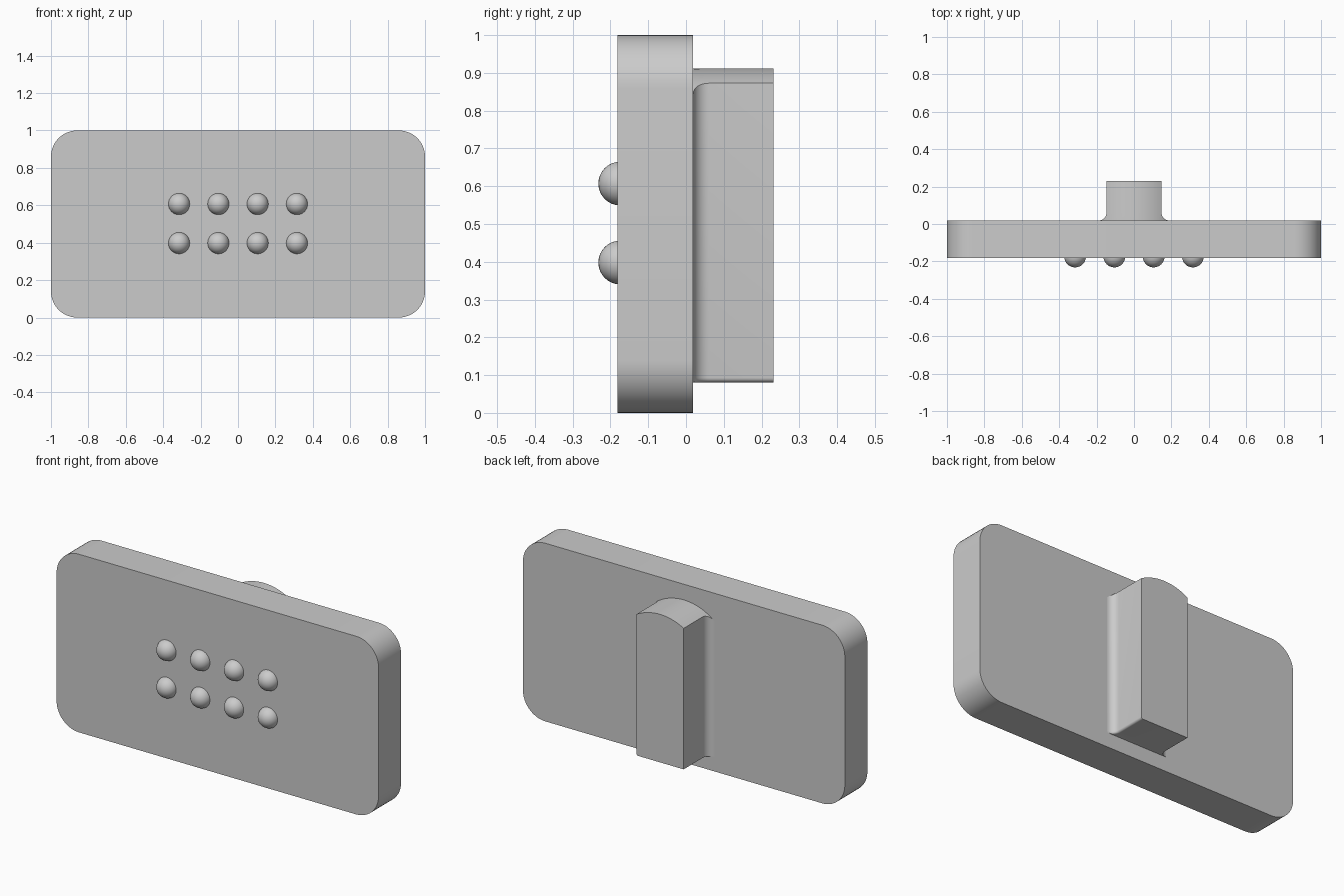
import bpy, bmesh, math

if "Cube" in bpy.data.objects:
    bpy.data.objects.remove(bpy.data.objects["Cube"])

grey = bpy.data.materials.new("light grey")
grey.diffuse_color = (0.6, 0.6, 0.6, 1)
grey.use_nodes = True
grey.node_tree.nodes["Principled BSDF"].inputs["Base Color"].default_value = grey.diffuse_color


def finish(name, bm, angle=30):
    bmesh.ops.recalc_face_normals(bm, faces=bm.faces[:])
    mesh = bpy.data.meshes.new(name)
    bm.to_mesh(mesh)
    bm.free()
    mesh.materials.append(grey)
    obj = bpy.data.objects.new(name, mesh)
    bpy.context.collection.objects.link(obj)
    bpy.ops.object.select_all(action='DESELECT')
    obj.select_set(True)
    bpy.context.view_layer.objects.active = obj
    bpy.ops.object.shade_smooth_by_angle(angle=math.radians(angle))


def loft(sections):
    """Skin a list of (y, [(x, z), ...]) outlines and cap both ends."""
    bm = bmesh.new()
    rings = [[bm.verts.new((x, y, z)) for x, z in pts] for y, pts in sections]
    n = len(rings[0])
    for a, b in zip(rings, rings[1:]):
        for i in range(n):
            j = (i + 1) % n
            bm.faces.new((a[i], a[j], b[j], b[i]))
    bm.faces.new(rings[0])
    bm.faces.new(rings[-1])
    return bm


def arc(cx, cz, r, start, end, steps):
    angles = [math.radians(start + (end - start) * i / steps) for i in range(steps + 1)]
    return [(cx + r * math.cos(a), cz + r * math.sin(a)) for a in angles]


# Plate with rounded corners
R = 0.14
outline = []
for cx, cz, start in ((1 - R, 1 - R, 0), (R - 1, 1 - R, 90), (R - 1, R, 180), (1 - R, R, 270)):
    outline += arc(cx, cz, R, start, start + 90, 12)
finish("plate", loft([(-0.181, outline), (0.019, outline)]))

# Rear rail: arched top, flared where it meets the plate
CROWN, ARCH, BASE, HALF, FLARE = 0.912, 0.294, 0.081, 0.147, 0.042


def rail_outline(w):
    half_angle = math.degrees(math.asin(w / ARCH))
    pts = arc(0, CROWN - ARCH, ARCH, 90 - half_angle, 90 + half_angle, 20)
    pts.append((-w, BASE))
    return pts + arc(w - 0.012, BASE + 0.012, 0.012, 270, 360, 5)


sections = []
for i in range(11):
    a = math.radians(90 * i / 10)
    sections.append((0.019 + FLARE * (1 - math.cos(a)),
                     rail_outline(HALF + FLARE * (1 - math.sin(a)))))
sections.append((0.231, rail_outline(HALF)))
finish("rear_rail", loft(sections))

# Two rows of four round studs on the front
for row, z in enumerate((0.398, 0.607)):
    for col in range(4):
        bm = bmesh.new()
        bmesh.ops.create_uvsphere(bm, u_segments=32, v_segments=16, radius=0.058)
        bmesh.ops.translate(bm, verts=bm.verts[:], vec=((col - 1.5) * 0.21, -0.174, z))
        finish(f"stud_{row + 1}_{col + 1}", bm, 60)
